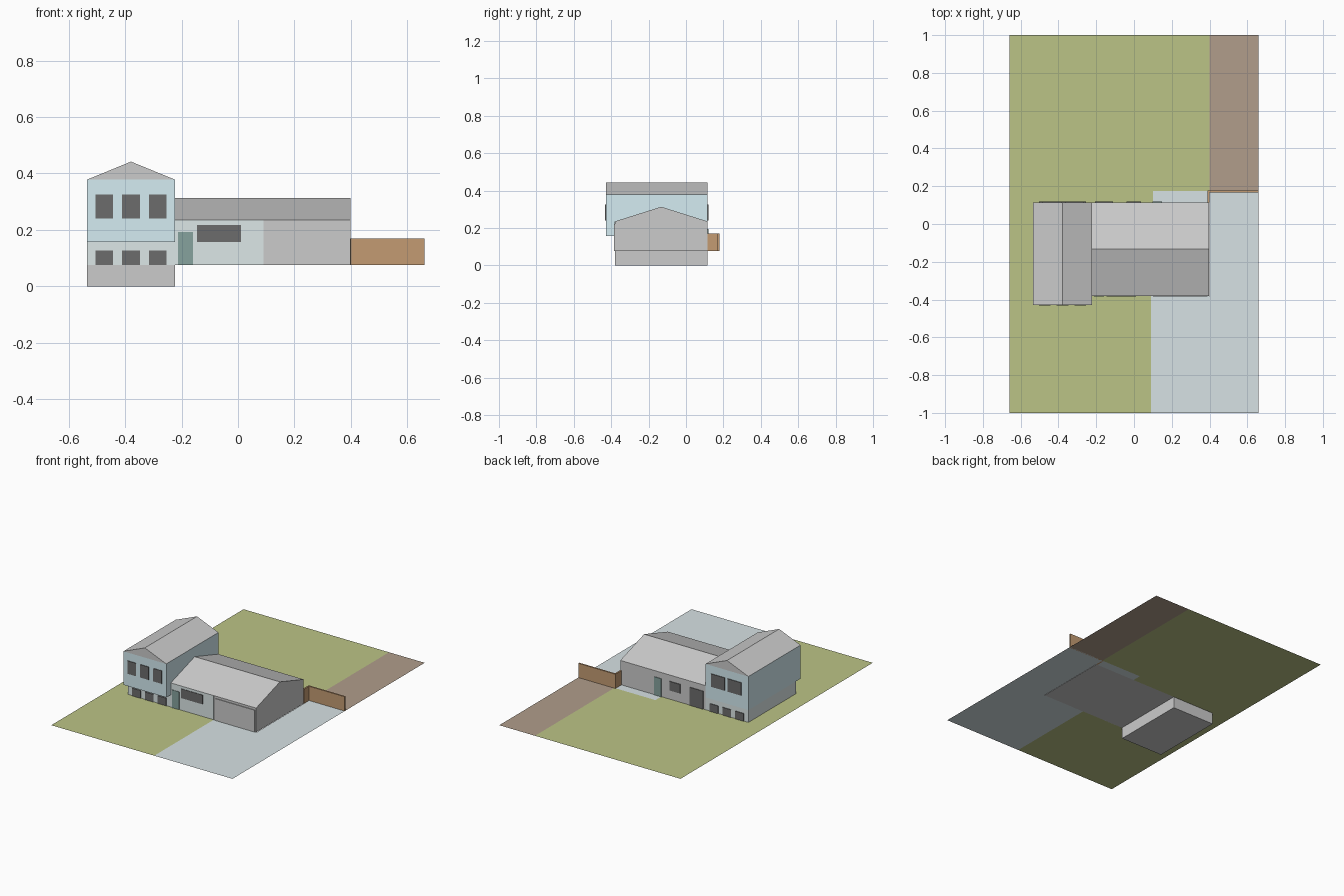
import bpy, bmesh

if "Cube" in bpy.data.objects:
    bpy.data.objects.remove(bpy.data.objects["Cube"])

G = 0.076                      # ground level
L, R = -0.535, 0.398           # left and right ends of the house
M = -0.223                     # line between tall wing and long wing
F, B = -0.38, 0.115            # front and back walls
UF = -0.428                    # overhanging front of the upper storey


def mat(name, r, g, b):
    m = bpy.data.materials.new(name)
    m.diffuse_color = (r, g, b, 1)
    m.use_nodes = True
    m.node_tree.nodes["Principled BSDF"].inputs["Base Color"].default_value = m.diffuse_color
    return m


blue = mat("blue_siding", 0.66, 0.84, 0.89)
pale = mat("pale_siding", 0.72, 0.80, 0.80)
glass = mat("dark_glass", 0.15, 0.15, 0.15)
teal = mat("teal_door", 0.24, 0.36, 0.34)
wood = mat("fence_wood", 0.55, 0.33, 0.17)
green = mat("grass", 0.50, 0.55, 0.24)
paving = mat("paving", 0.68, 0.76, 0.78)
soil = mat("soil", 0.44, 0.34, 0.26)


def finish(name, bm, material=None):
    bmesh.ops.recalc_face_normals(bm, faces=bm.faces)
    me = bpy.data.meshes.new(name)
    bm.to_mesh(me)
    bm.free()
    ob = bpy.data.objects.new(name, me)
    bpy.context.collection.objects.link(ob)
    if material:
        me.materials.append(material)
    return ob


def prism(name, profile, axis, a, b, material=None):
    """Extrude a (horizontal, z) profile along x or y from a to b."""
    bm = bmesh.new()
    place = (lambda h, z, t: (t, h, z)) if axis == 'x' else (lambda h, z, t: (h, t, z))
    f = bm.faces.new([bm.verts.new(place(h, z, a)) for h, z in profile])
    ext = bmesh.ops.extrude_face_region(bm, geom=[f])
    step = (b - a, 0, 0) if axis == 'x' else (0, b - a, 0)
    bmesh.ops.translate(bm, vec=step,
                        verts=[v for v in ext['geom'] if isinstance(v, bmesh.types.BMVert)])
    return finish(name, bm, material)


def box(name, x0, x1, y0, y1, z0, z1, material=None):
    return prism(name, [(x0, z0), (x1, z0), (x1, z1), (x0, z1)], 'y', y0, y1, material)


def sheet(name, rects, material):
    """Flat ground patches (x0, x1, y0, y1) that leave out the house footprint."""
    bm = bmesh.new()
    for x0, x1, y0, y1 in rects:
        f = bm.faces.new([bm.verts.new((x, y, G)) for x, y in
                          ((x0, y0), (x1, y0), (x1, y1), (x0, y1))])
    ob = finish(name, bm, material)
    for p in ob.data.polygons:
        if p.normal.z < 0:
            p.flip()
    return ob


def panel(name, x0, x1, z0, z1, y, side, material):
    """Thin door or window on a front (side -1) or back (side 1) wall."""
    return box(name, x0, x1, min(y, y + side * 0.004), max(y, y + side * 0.004),
               z0, z1, material)


# Ground
sheet("lawn", [(-0.66, L, -1, 1), (L, 0.09, -1, F), (L, 0.4, 0.175, 1),
               (L, 0.1, B, 0.175)], green)
sheet("driveway", [(0.09, 0.4, -1, F), (0.4, 0.66, -1, 0.175),
                   (0.1, 0.4, B, 0.175)], paving)
sheet("garden_bed", [(0.4, 0.66, 0.175, 1)], soil)

# Tall wing
box("basement", L, M, F, B, 0, G)
box("lower_storey", L, M, F, B, G, 0.157, pale)
box("upper_storey", L, M, UF, B, 0.157, 0.378, blue)
prism("tall_roof", [(L, 0.378), (M, 0.378), ((L + M) / 2, 0.442)], 'y', UF, B)

# Long wing
box("long_wing", M, R, F, B, G, 0.235)
prism("long_roof", [(F, 0.235), (B, 0.235), ((F + B) / 2, 0.313)], 'x', M, R)
box("front_siding", M, 0.09, F - 0.001, F, G, 0.235, pale)
panel("garage_door", 0.1, 0.39, G, 0.22, F, -1, None)

# Windows of the tall wing
for i, x in enumerate((-0.473, -0.379, -0.285)):
    panel(f"front_upper_window_{i}", x - 0.031, x + 0.031, 0.24, 0.325, UF, -1, glass)
    panel(f"front_lower_window_{i}", x - 0.031, x + 0.031, G, 0.127, F, -1, glass)
    panel(f"back_lower_window_{i}", x - 0.031, x + 0.031, G, 0.127, B, 1, glass)
for i, x in enumerate((-0.434, -0.314)):
    panel(f"back_upper_window_{i}", x - 0.05, x + 0.05, 0.24, 0.325, B, 1, glass)

# Doors and windows of the long wing
panel("front_door", -0.213, -0.16, G, 0.193, F, -1, teal)
panel("front_window", -0.145, 0.01, 0.157, 0.218, F, -1, glass)
panel("back_patio_door", -0.207, -0.11, G, 0.195, B, 1, glass)
panel("back_window", -0.04, 0.038, 0.135, 0.195, B, 1, glass)
panel("back_side_door", 0.098, 0.148, G, 0.195, B, 1, teal)

# Fence
box("fence", 0.39, 0.66, 0.168, 0.178, G, 0.17, wood)
box("fence_return", 0.39, 0.4, B, 0.168, G, 0.17, wood)
